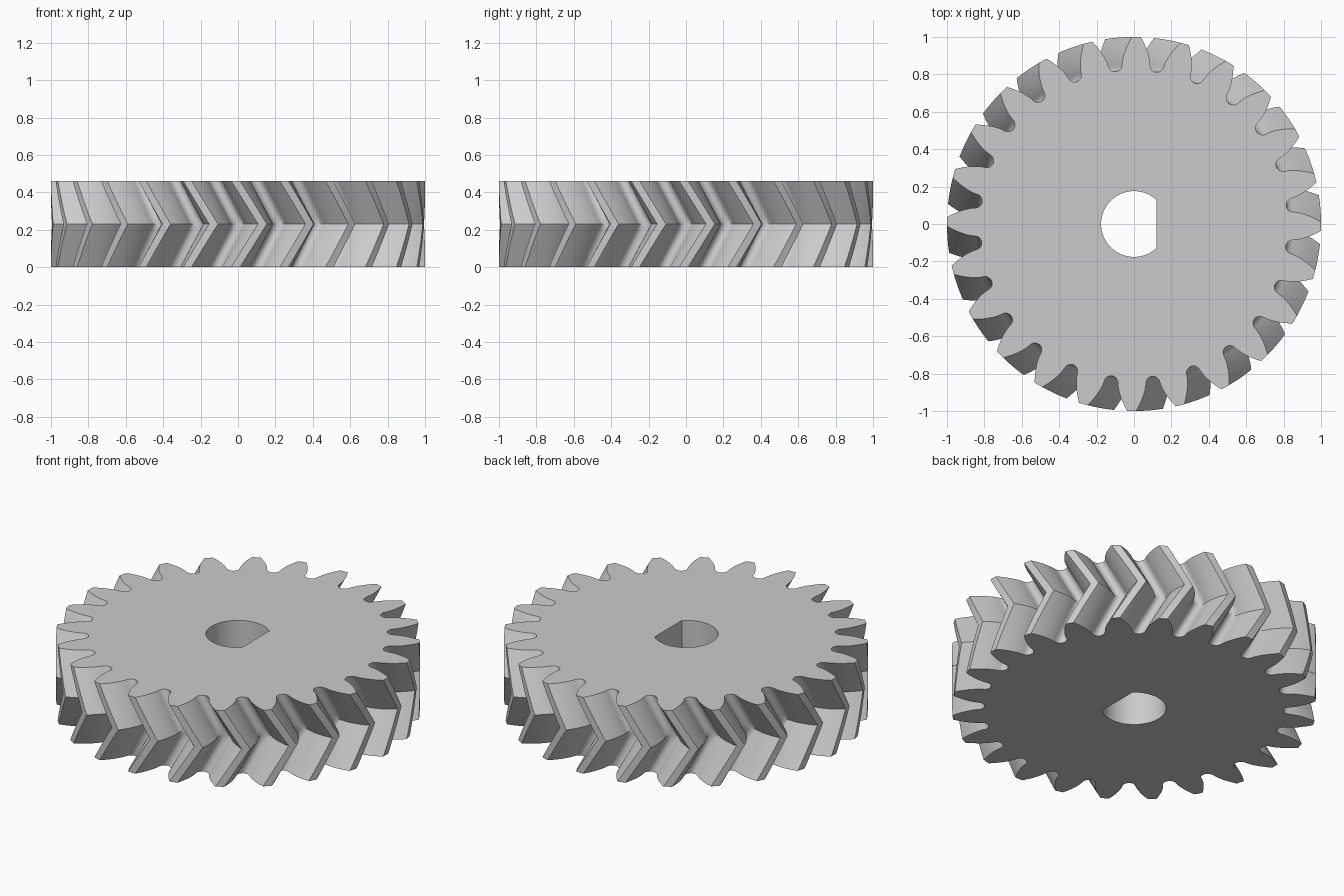
import bpy, bmesh
from math import pi, sin, cos, tan, acos, radians, sqrt, hypot, atan2, asin

if "Cube" in bpy.data.objects:
    bpy.data.objects.remove(bpy.data.objects["Cube"])

TEETH = 24
HEIGHT = 0.462
TIP_R, PITCH_R, BASE_R = 1.0, 0.923, 0.851
GULLET_R, GULLET_C = 0.037, 0.857
TWIST = radians(8.25)
BORE_R, BORE_FLAT = 0.176, 0.119
SLICES = 6                       # slices per half of the herringbone
PITCH = 2 * pi / TEETH


def involute(r):
    a = acos(BASE_R / r)
    return tan(a) - a


def half_angle(r):
    """Half the angular thickness of a tooth at radius r."""
    return PITCH / 4 + involute(PITCH_R) - involute(r)


def tooth_profile():
    """One pitch as (radius, angle): flank, tip, flank, round gullet."""
    radii = [GULLET_C + (TIP_R - GULLET_C) * i / 8 for i in range(9)]
    rise = [(r, -half_angle(r)) for r in radii]
    fall = [(r, -a) for r, a in reversed(rise)]
    points = rise + [(TIP_R, 0)] + fall
    for i in range(1, 10):
        t = pi * i / 10
        x = GULLET_C - GULLET_R * sin(t)
        y = -GULLET_R * cos(t)
        points.append((hypot(x, y), PITCH / 2 + atan2(y, x)))
    return points


def gear_outline(turn):
    return [(r * cos(a + turn + k * PITCH), r * sin(a + turn + k * PITCH))
            for k in range(TEETH) for r, a in tooth_profile()]


def bore_outline():
    """Round bore with a flat on the +x side."""
    start = acos(BORE_FLAT / BORE_R)
    n = 48
    angles = [start + (2 * pi - 2 * start) * i / n for i in range(n + 1)]
    return [(BORE_R * cos(a), BORE_R * sin(a)) for a in angles]


def add_ring(bm, outline, z):
    return [bm.verts.new((x, y, z)) for x, y in outline]


def bridge(bm, low, high):
    for i in range(len(low)):
        j = (i + 1) % len(low)
        bm.faces.new((low[i], low[j], high[j], high[i]))


def ring_edges(bm, ring):
    return [bm.edges.get((ring[i - 1], ring[i])) for i in range(len(ring))]


bm = bmesh.new()

# Toothed rim: the teeth lean forward up to mid height, then back
rims = []
for s in range(2 * SLICES + 1):
    lean = 1 - abs(s / SLICES - 1)
    turn = PITCH / 2 - TWIST * (1 - lean)
    rims.append(add_ring(bm, gear_outline(turn), HEIGHT * s / (2 * SLICES)))
for low, high in zip(rims, rims[1:]):
    bridge(bm, low, high)

# Bore wall
bores = [add_ring(bm, bore_outline(), z) for z in (0, HEIGHT)]
bridge(bm, *bores)

# Flat end faces
for rim, bore in ((rims[0], bores[0]), (rims[-1], bores[1])):
    bmesh.ops.triangle_fill(bm, use_beauty=True, use_dissolve=False,
                            edges=ring_edges(bm, rim) + ring_edges(bm, bore))
bmesh.ops.recalc_face_normals(bm, faces=bm.faces)

mesh = bpy.data.meshes.new("herringbone_gear")
bm.to_mesh(mesh)
bm.free()
gear = bpy.data.objects.new("herringbone_gear", mesh)
bpy.context.collection.objects.link(gear)

# Plain grey
grey = bpy.data.materials.new("light_grey")
grey.use_nodes = True
colour = (0.6, 0.6, 0.6, 1)
grey.diffuse_color = colour
grey.node_tree.nodes["Principled BSDF"].inputs["Base Color"].default_value = colour
mesh.materials.append(grey)

bpy.ops.object.select_all(action="DESELECT")
gear.select_set(True)
bpy.context.view_layer.objects.active = gear
bpy.ops.object.shade_smooth_by_angle(angle=radians(30))
